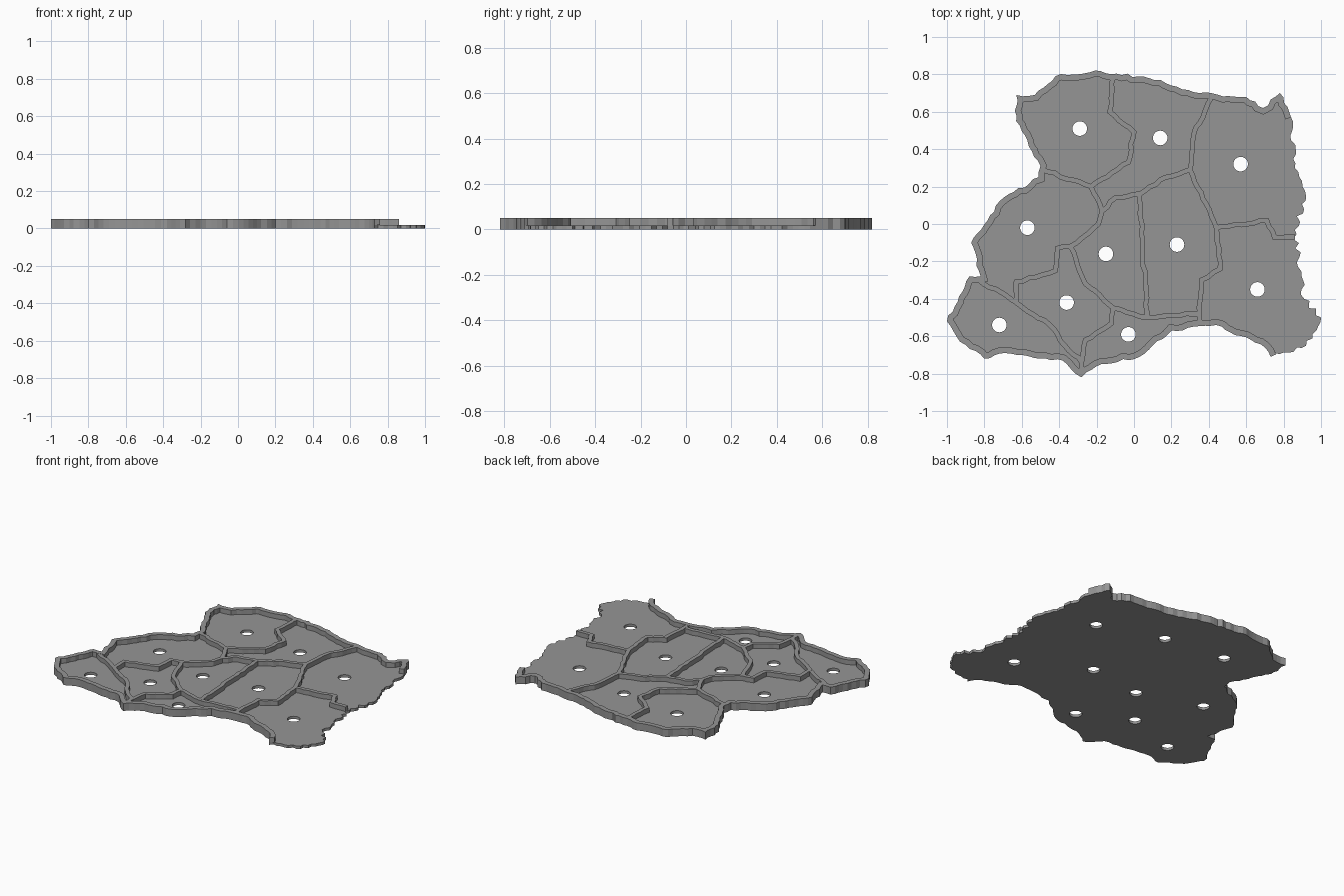
import bpy, bmesh, math, random
from mathutils import Vector

if "Cube" in bpy.data.objects:
    bpy.data.objects.remove(bpy.data.objects["Cube"])

random.seed(4)
FLOOR, TOP, HOLE = 0.018, 0.05, 0.039

grey = bpy.data.materials.new("mid grey")
grey.diffuse_color = (0.3, 0.3, 0.3, 1)
grey.use_nodes = True
grey.node_tree.nodes["Principled BSDF"].inputs["Base Color"].default_value = grey.diffuse_color


def rough(points, step, wobble):
    """Break a path into short, slightly ragged pieces."""
    pts = [Vector(p) for p in points]
    out = [pts[0]]
    for a, b in zip(pts, pts[1:]):
        d = b - a
        n = max(1, round(d.length / step))
        side = Vector((-d.y, d.x)).normalized()
        for i in range(1, n):
            out.append(a + d * i / n + side * random.uniform(-wobble, wobble))
        out.append(b)
    return out


def finish(bm, name):
    bmesh.ops.recalc_face_normals(bm, faces=bm.faces[:])
    mesh = bpy.data.meshes.new(name)
    bm.to_mesh(mesh)
    bm.free()
    mesh.shade_flat()
    mesh.materials.append(grey)
    bpy.context.collection.objects.link(bpy.data.objects.new(name, mesh))


def wall(name, pts, left, right, top):
    """Mitred strip along a path, standing on the floor."""
    bm = bmesh.new()
    rings = []
    for i, p in enumerate(pts):
        d0 = (p - pts[i - 1]).normalized() if i else (pts[1] - p).normalized()
        d1 = (pts[i + 1] - p).normalized() if i < len(pts) - 1 else d0
        n0 = Vector((-d0.y, d0.x))
        m = n0 + Vector((-d1.y, d1.x))
        m = m.normalized() if m.length > 0.1 else n0
        m /= max(0.65, m.dot(n0))
        l, r = p + m * left, p + m * right
        rings.append([bm.verts.new((q.x, q.y, z)) for q, z in
                      ((l, FLOOR), (l, top), (r, top), (r, FLOOR))])
    for a, b in zip(rings, rings[1:]):
        for k in range(4):
            bm.faces.new((a[k], a[(k + 1) % 4], b[(k + 1) % 4], b[k]))
    bm.faces.new(rings[0])
    bm.faces.new(rings[-1])
    finish(bm, name)


# Corners of the walled edge, clockwise from the south-east spike
south = [(.73, -.71), (.7, -.66), (.44, -.54), (.2, -.57), (.03, -.71), (-.2, -.76),
         (-.28, -.82), (-.38, -.73), (-.69, -.69), (-.8, -.72), (-.93, -.63), (-1, -.52)]
west = [(-.88, -.28), (-.82, -.28), (-.87, -.1), (-.72, .12), (-.51, .25), (-.5, .31),
        (-.63, .55), (-.63, .69)]
north = [(-.53, .69), (-.42, .79), (-.21, .82), (.08, .78), (.35, .7), (.6, .68),
         (.69, .62), (.78, .7), (.84, .57)]
rim = rough(south + west + north, 0.03, 0.008)

# Open edge without a wall
east = [(.86, .3), (.92, .15), (.86, -.03), (.91, -.4), (1, -.5), (.92, -.65)]
coast = rough(north[-1:] + east + south[:1], 0.025, 0.015)

# Finger holes, one in each cell
holes = [(-.29, .51), (.14, .46), (.57, .32), (-.57, -.02), (-.15, -.16),
         (.23, -.11), (-.36, -.42), (-.72, -.54), (-.03, -.59), (.66, -.35)]

# Floor plate: filled outline with holes
curve = bpy.data.curves.new("floor_outline", 'CURVE')
curve.dimensions = '2D'
curve.fill_mode = 'BOTH'
curve.extrude = FLOOR / 2
loops = [rim + coast[1:-1]]
for h in holes:
    loops.append([Vector(h) + HOLE * Vector((math.cos(t * math.tau / 32), math.sin(t * math.tau / 32)))
                  for t in range(32)])
for pts in loops:
    s = curve.splines.new('POLY')
    s.points.add(len(pts) - 1)
    for q, p in zip(s.points, pts):
        q.co = (p.x, p.y, 0, 1)
    s.use_cyclic_u = True
    s.use_smooth = False
helper = bpy.data.objects.new("floor_helper", curve)
bpy.context.collection.objects.link(helper)
bpy.context.view_layer.update()
dg = bpy.context.evaluated_depsgraph_get()
bm = bmesh.new()
bm.from_mesh(helper.evaluated_get(dg).to_mesh())
bpy.data.objects.remove(helper)
bmesh.ops.remove_doubles(bm, verts=bm.verts[:], dist=1e-5)
bmesh.ops.translate(bm, verts=bm.verts[:], vec=(0, 0, FLOOR / 2))
finish(bm, "floor_plate")

# Outer rim wall
wall("rim_wall", rim, 0, -0.032, TOP)

# Junctions shared by the dividing walls
hub_nw, hub_w, hub_c, hub_n = (-.23, .2), (-.17, .07), (.03, .16), (.3, .29)
hub_e, hub_s, hub_b, hub_a = (.44, -.02), (.35, -.48), (.07, -.5), (-.34, -.12)
hub_l, hub_j, hub_t = (-.63, -.42), (-.11, -.45), (-.28, -.74)
level = TOP


def divider(name, *pts):
    global level
    level -= 0.0001  # keeps crossing tops from coinciding
    wall(name + "_divider", rough(pts, 0.035, 0.006), 0.013, -0.013, level)


divider("north", (-.11, .79), (-.13, .6), (0, .49), (-.03, .33), hub_nw)
divider("north_west", (-.49, .29), hub_nw, hub_w)
divider("upper_middle", hub_w, (-.1, .14), hub_c, (.17, .25), hub_n)
divider("north_east", (.41, .67), (.32, .48), hub_n, hub_e, (.46, -.24), (.36, -.3), hub_s, (.35, -.53))
divider("east", hub_e, (.71, .02), (.75, -.07), (.86, -.07))
divider("middle", hub_c, hub_b)
divider("west", hub_w, (-.19, 0), hub_a, (-.41, -.13), (-.42, -.25), (-.63, -.31), hub_l)
divider("lower_middle", hub_a, (-.26, -.32), hub_j, hub_b, hub_s)
divider("south_west", (-.83, -.3), hub_l, (-.45, -.54), (-.37, -.65), hub_t)
divider("south", hub_j, (-.12, -.53), (-.26, -.62), hub_t, (-.28, -.79))
